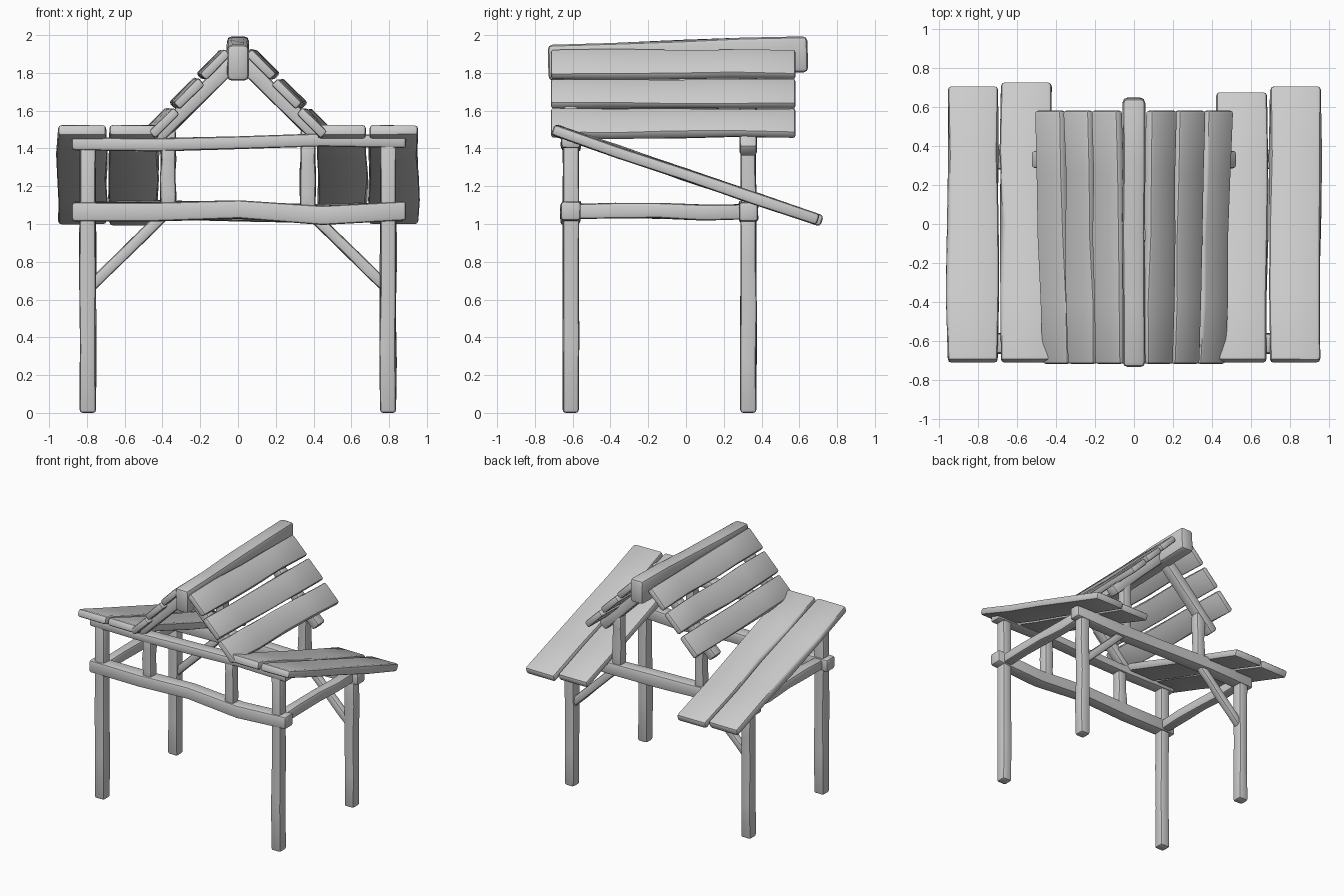
import bpy
import bmesh
import random
from math import radians
from mathutils import Vector

random.seed(7)

if "Cube" in bpy.data.objects:
    bpy.data.objects.remove(bpy.data.objects["Cube"], do_unlink=True)


def timber(name, start, end, width, depth, side, wobble=0.005, bevel=0.016, sag=(0, 0, 0, 0, 0)):
    """Rough-hewn bar: width runs along side, depth across it, sag bends each ring."""
    start, end = Vector(start), Vector(end)
    along = (end - start).normalized()
    side = Vector(side).normalized()
    normal = side.cross(along).normalized()
    if normal.z < 0:
        normal.negate()
    bm = bmesh.new()
    rings = []
    last = len(sag) - 1
    for i, bend in enumerate(sag):
        amount = wobble if 0 < i < last else wobble * 0.3
        centre = start.lerp(end, i / last) + normal * bend
        ring = []
        for u, v in ((-1, -1), (1, -1), (1, 1), (-1, 1)):
            across = u * width / 2 + random.uniform(-amount, amount)
            up = v * depth / 2 + random.uniform(-amount, amount) * 0.6
            ring.append(bm.verts.new(centre + side * across + normal * up))
        rings.append(ring)
    for a, b in zip(rings, rings[1:]):
        for k in range(4):
            n = (k + 1) % 4
            bm.faces.new((a[k], a[n], b[n], b[k]))
    bm.faces.new(rings[0])
    bm.faces.new(rings[-1])
    bmesh.ops.recalc_face_normals(bm, faces=bm.faces)
    # Round the long corners and the end rims
    hard = [e for e in bm.edges if e.calc_face_angle() > 1.0]
    bmesh.ops.bevel(bm, geom=hard, offset=bevel, offset_type='OFFSET',
                    segments=2, profile=0.5, affect='EDGES', clamp_overlap=True)
    mesh = bpy.data.meshes.new(name)
    bm.to_mesh(mesh)
    bm.free()
    obj = bpy.data.objects.new(name, mesh)
    bpy.context.collection.objects.link(obj)
    bpy.ops.object.select_all(action='DESELECT')
    obj.select_set(True)
    bpy.context.view_layer.objects.active = obj
    bpy.ops.object.shade_smooth_by_angle(angle=radians(40))
    return obj


X, Y = (1, 0, 0), (0, 1, 0)
FRONT, REAR = -0.61, 0.33
POST_X, STUB_X, RAIL_Z = 0.795, 0.37, 1.065

# Rails across the front and rear
timber("front_lower_rail", (-0.88, FRONT, RAIL_Z), (0.89, FRONT, RAIL_Z), 0.105, 0.1, Y,
       sag=(0, 0, 0.012, -0.018, 0.005))
timber("front_upper_rail", (-0.88, FRONT, 1.425), (0.89, FRONT, 1.435), 0.1, 0.068, Y,
       sag=(0, -0.008, 0, 0.012, 0))
timber("rear_rail", (-0.88, REAR, RAIL_Z), (0.88, REAR, RAIL_Z), 0.1, 0.1, Y,
       sag=(0, 0.01, 0, -0.01, 0))

for s, hand in ((1, "left"), (-1, "right")):
    # Legs and side rails
    timber(f"front_leg_{hand}", (s * POST_X, FRONT, 0), (s * POST_X, FRONT, 1.43), 0.085, 0.085, X)
    timber(f"rear_leg_{hand}", (s * POST_X, REAR, 0), (s * POST_X, REAR, 1.1), 0.085, 0.085, X)
    timber(f"side_rail_{hand}", (s * POST_X, FRONT, RAIL_Z), (s * POST_X, REAR, RAIL_Z), 0.08, 0.08, X,
           sag=(0, 0.005, 0.005, -0.004, 0))

    # Short posts above the lower rails
    timber(f"front_stub_post_{hand}", (s * STUB_X, FRONT, RAIL_Z), (s * STUB_X, FRONT, 1.43), 0.08, 0.08, X)
    timber(f"rear_stub_post_{hand}", (s * STUB_X, REAR, RAIL_Z), (s * STUB_X, REAR, 1.5), 0.08, 0.08, X)

    # Diagonal braces on the rear legs
    timber(f"rear_brace_{hand}", (s * 0.39, REAR, 1.05), (s * 0.79, REAR, 0.66), 0.06, 0.06, Y,
           wobble=0.003)

    # Gable rafters
    timber(f"front_rafter_{hand}", (0, FRONT, 1.88), (s * 0.45, FRONT, 1.44), 0.08, 0.08, Y, wobble=0.003)
    timber(f"rear_rafter_{hand}", (0, REAR, 1.88), (s * 0.5, REAR, 1.385), 0.09, 0.08, Y, wobble=0.003)

    # Steep roof planks, slightly narrower towards the front
    rows = (("upper", 0.12, 0.14, 1.845), ("middle", 0.258, 0.285, 1.69), ("lower", 0.39, 0.43, 1.535))
    for row, x_front, x_back, z in rows:
        timber(f"{row}_roof_plank_{hand}", (s * x_front, -0.715, z), (s * x_back, 0.58, z),
               0.185, 0.05, (s, 0, -1), wobble=0.009, bevel=0.014)

    # Sloping side planks
    inner_back = 0.67 if s > 0 else 0.72
    for row, x, back in (("inner", 0.55, inner_back), ("outer", 0.825, 0.7)):
        drop = 0.34 * (back + 0.705)
        timber(f"{row}_side_plank_{hand}", (s * x, -0.705, 1.5), (s * x, back, 1.5 - drop),
               0.258, 0.06, X, wobble=0.01, bevel=0.018)

# Ridge beam rising towards the rear
timber("ridge_beam", (0, -0.73, 1.853), (0, 0.645, 1.89), 0.115, 0.19, X,
       wobble=0.004, bevel=0.025, sag=(0, 0, 0.006, 0.01, 0.008))
